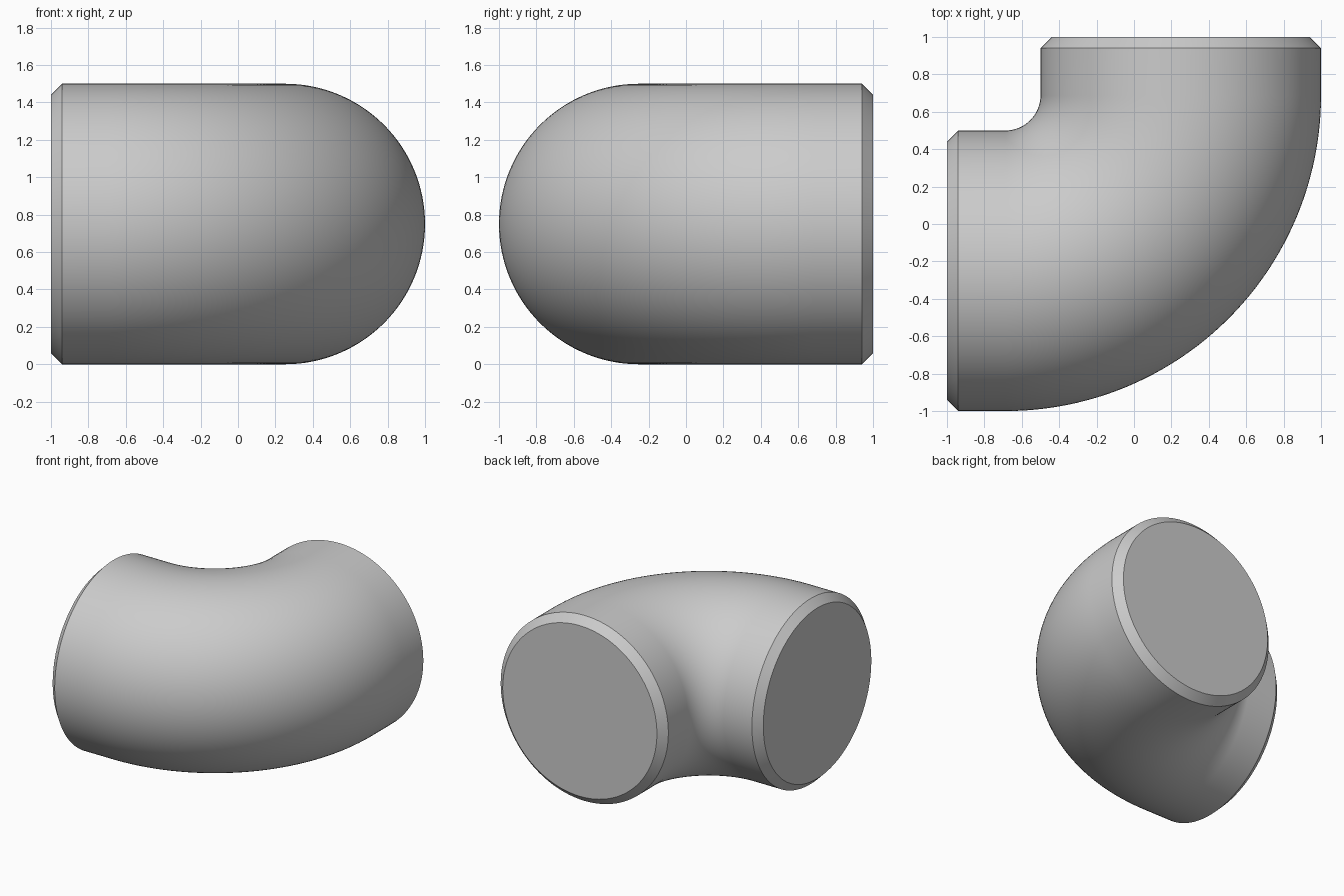
import bpy
import bmesh
from math import sin, cos, pi, radians
from mathutils import Vector

PIPE_RADIUS = 0.75
BEND_RADIUS = 0.9375
BEND_CENTRE = Vector((-0.6875, 0.6875, PIPE_RADIUS))
CHAMFER = 0.06
SIDES = 128
BEND_STEPS = 48

if "Cube" in bpy.data.objects:
    bpy.data.objects.remove(bpy.data.objects["Cube"])

grey = bpy.data.materials.new("light_grey")
grey.use_nodes = True
colour = (0.6, 0.6, 0.6, 1)
grey.diffuse_color = colour
grey.node_tree.nodes["Principled BSDF"].inputs["Base Color"].default_value = colour


def station(angle, run=0.0, radius=PIPE_RADIUS):
    """Centre, outward direction and radius of one cross-section."""
    outward = Vector((sin(angle), -cos(angle), 0))
    forward = Vector((cos(angle), sin(angle), 0))
    return BEND_CENTRE + outward * BEND_RADIUS + forward * run, outward, radius


# Straight collar, quarter bend, straight collar, both ends chamfered
length = 1 + BEND_CENTRE.x
tip = PIPE_RADIUS - CHAMFER
stations = [station(0, -length, tip), station(0, CHAMFER - length)]
stations += [station(pi / 2 * i / BEND_STEPS) for i in range(BEND_STEPS + 1)]
stations += [station(pi / 2, length - CHAMFER), station(pi / 2, length, tip)]

# Skin the cross-sections
bm = bmesh.new()
up = Vector((0, 0, 1))
rings = []
for centre, outward, radius in stations:
    angles = [2 * pi * k / SIDES for k in range(SIDES)]
    rings.append([bm.verts.new(centre + (outward * cos(a) + up * sin(a)) * radius)
                  for a in angles])
for a, b in zip(rings, rings[1:]):
    for k in range(SIDES):
        n = (k + 1) % SIDES
        bm.faces.new((a[k], a[n], b[n], b[k]))

# Flat end caps
bm.faces.new(rings[0])
bm.faces.new(rings[-1])
bmesh.ops.recalc_face_normals(bm, faces=bm.faces)

mesh = bpy.data.meshes.new("pipe_elbow")
bm.to_mesh(mesh)
bm.free()
mesh.materials.append(grey)
elbow = bpy.data.objects.new("pipe_elbow", mesh)
bpy.context.collection.objects.link(elbow)

# Smooth skin with crisp chamfer edges
bpy.ops.object.select_all(action="DESELECT")
elbow.select_set(True)
bpy.context.view_layer.objects.active = elbow
bpy.ops.object.shade_smooth_by_angle(angle=radians(30))
